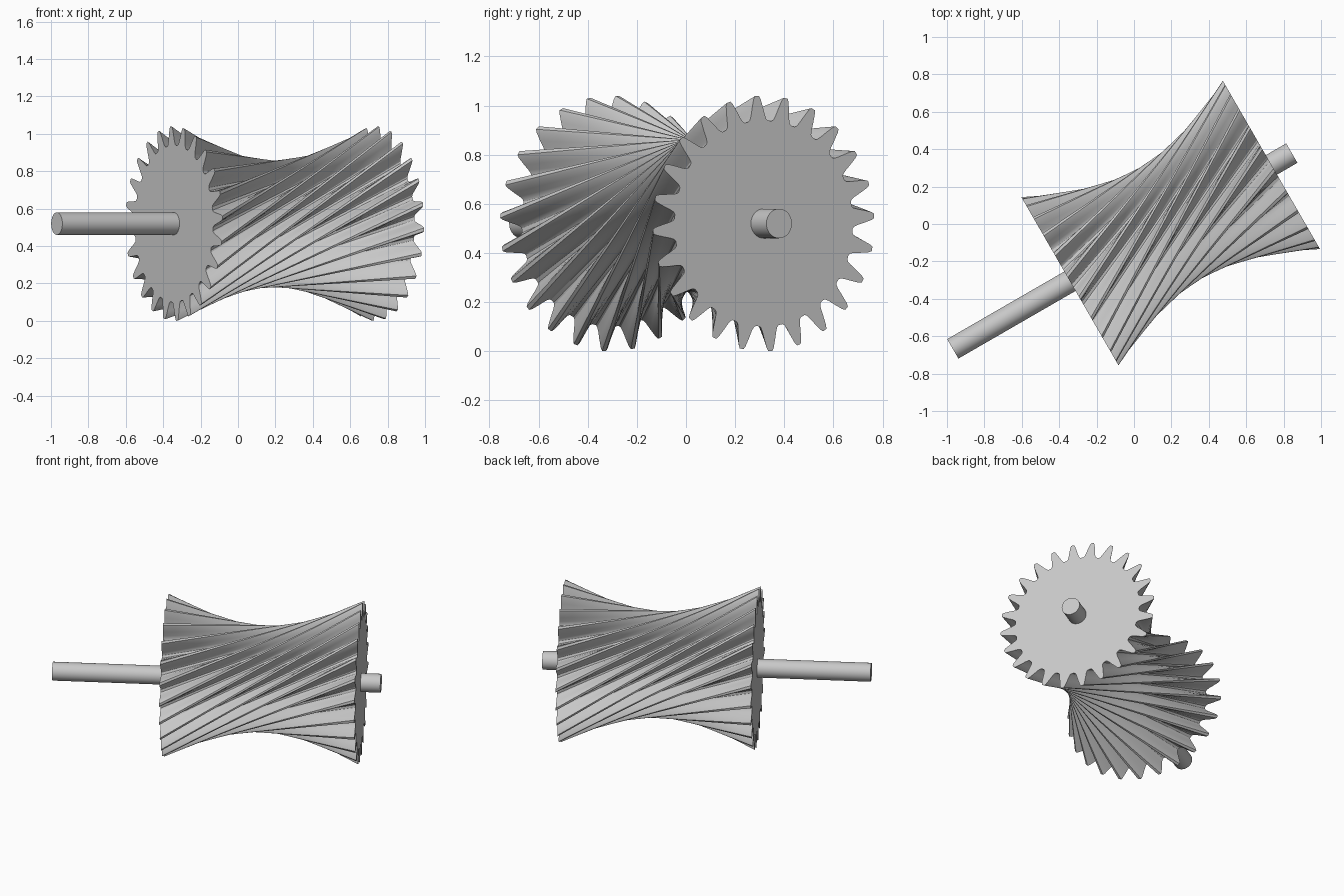
import bpy, bmesh
from math import sin, cos, radians
from mathutils import Matrix, Vector

cube = bpy.data.objects.get("Cube")
if cube:
    bpy.data.objects.remove(cube, do_unlink=True)

# Main dimensions
TEETH = 24
HALF_LENGTH = 0.622
TWIST = 98
PHASE = 3.5
SHAFT_RADIUS = 0.06
SHAFT_START, SHAFT_END = -1.345, 0.748
STEPS = 16

placement = Matrix.Translation((0.196, 0.005, 0.52)) @ Matrix.Rotation(radians(30), 4, 'Z')

steel = bpy.data.materials.new("grey steel")
steel.use_nodes = True
grey = (0.58, 0.58, 0.58, 1)
steel.diffuse_color = grey
steel.node_tree.nodes["Principled BSDF"].inputs["Base Color"].default_value = grey


def finish(bm, name):
    """Turn a bmesh into a placed, smooth-shaded object."""
    bmesh.ops.recalc_face_normals(bm, faces=bm.faces)
    mesh = bpy.data.meshes.new(name)
    bm.to_mesh(mesh)
    bm.free()
    mesh.materials.append(steel)
    obj = bpy.data.objects.new(name, mesh)
    bpy.context.collection.objects.link(obj)
    obj.matrix_world = placement
    bpy.ops.object.select_all(action='DESELECT')
    obj.select_set(True)
    bpy.context.view_layer.objects.active = obj
    bpy.ops.object.shade_smooth_by_angle(angle=radians(30))
    return obj


# One side of a tooth: (half angle in degrees, radius), root to tip
flank = [(6.3, 0.419), (5.2, 0.425), (4.2, 0.442), (3.1, 0.472), (1.8, 0.508), (1.0, 0.52)]
tooth = [(-a, r) for a, r in flank] + [(a, r) for a, r in reversed(flank)]
outline = [(i * 360 / TEETH + a, r) for i in range(TEETH) for a, r in tooth]


def end_ring(x, turn):
    return [Vector((x, r * cos(radians(a + turn)), r * sin(radians(a + turn))))
            for a, r in outline]


# Hourglass gear: straight tooth lines between two end profiles turned apart
bm = bmesh.new()
start = end_ring(-HALF_LENGTH, PHASE + TWIST)
end = end_ring(HALF_LENGTH, PHASE)
rings = [[bm.verts.new(p.lerp(q, s / STEPS)) for p, q in zip(start, end)]
         for s in range(STEPS + 1)]
count = len(outline)
for low, high in zip(rings, rings[1:]):
    for i in range(count):
        j = (i + 1) % count
        bm.faces.new((low[i], low[j], high[j], high[i]))
bm.faces.new(rings[0])
bm.faces.new(rings[-1])
finish(bm, "hourglass_gear")

# Round shaft through the gear
bm = bmesh.new()
bmesh.ops.create_cone(
    bm, cap_ends=True, segments=40, radius1=SHAFT_RADIUS, radius2=SHAFT_RADIUS,
    depth=SHAFT_END - SHAFT_START,
    matrix=Matrix.Translation(((SHAFT_START + SHAFT_END) / 2, 0, 0))
    @ Matrix.Rotation(radians(90), 4, 'Y'))
finish(bm, "shaft")
